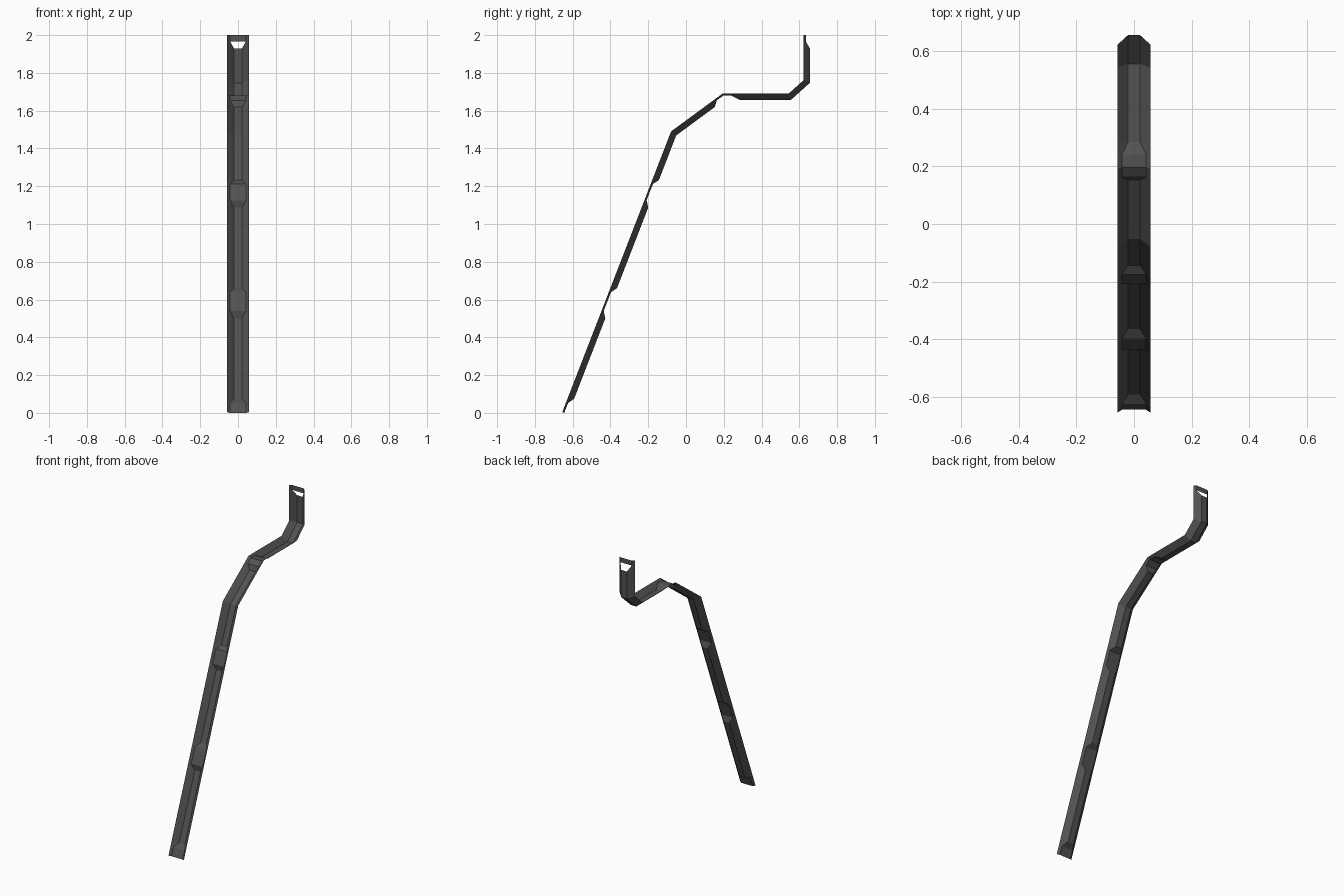
import bpy
import bmesh
from mathutils import Vector

if "Cube" in bpy.data.objects:
    bpy.data.objects.remove(bpy.data.objects["Cube"])

# Centre line of the open edges, in (y, z)
CORNERS = [Vector(p) for p in [(-0.655, 0.004), (-0.079, 1.49), (0.193, 1.69),
                               (0.543, 1.69), (0.623, 1.762), (0.623, 2.0)]]
EDGE_W = 0.057
DEEP = (0.033, 0.021)      # depth, half width of the channel floor
FLAT = (0.011, 0.042)      # shallow pressed pads

# Rows: segment, distance along it, section
ROWS = [(0, 0.0, FLAT), (0, 0.056, FLAT), (0, 0.089, DEEP),
        (0, 0.545, DEEP), (0, 0.579, FLAT), (0, 0.685, FLAT), (0, 0.717, DEEP),
        (0, 1.174, DEEP), (0, 1.207, FLAT), (0, 1.300, FLAT), (0, 1.330, DEEP),
        (1, 0.0, DEEP), (1, 0.263, DEEP), (1, 0.292, FLAT),
        (2, 0.0, FLAT), (2, 0.047, FLAT), (2, 0.092, DEEP),
        (3, 0.0, DEEP), (4, 0.0, DEEP), (4, 0.167, DEEP),
        (4, 0.205, FLAT), (4, 0.238, FLAT)]
OPEN_ROW = 19              # slot in the floor near the top end


def direction(i):
    return (CORNERS[i + 1] - CORNERS[i]).normalized()


def normal(i):
    d = direction(i)
    return Vector((d.y, -d.x))


bm = bmesh.new()
rings = []
for seg, dist, (depth, w) in ROWS:
    edge = CORNERS[seg] + direction(seg) * dist
    n = normal(seg)
    if seg > 0 and dist == 0.0:          # mitre at the bends
        m = (n + normal(seg - 1)).normalized()
        n = m / m.dot(n)
    floor = edge + n * depth
    rings.append([bm.verts.new((x, p.x, p.y)) for x, p in
                  ((-EDGE_W, edge), (-w, floor), (w, floor), (EDGE_W, edge))])

# Channel walls and floor
for r in range(len(rings) - 1):
    a, b = rings[r], rings[r + 1]
    for c in range(3):
        if not (r == OPEN_ROW and c == 1):
            bm.faces.new((a[c], a[c + 1], b[c + 1], b[c]))

mesh = bpy.data.meshes.new("bent_channel_strip")
bm.to_mesh(mesh)
bm.free()
strip = bpy.data.objects.new("bent_channel_strip", mesh)
bpy.context.collection.objects.link(strip)

mat = bpy.data.materials.new("dark_grey_metal")
mat.diffuse_color = (0.085, 0.085, 0.085, 1.0)
mat.use_nodes = True
mat.node_tree.nodes["Principled BSDF"].inputs["Base Color"].default_value = mat.diffuse_color
mesh.materials.append(mat)
